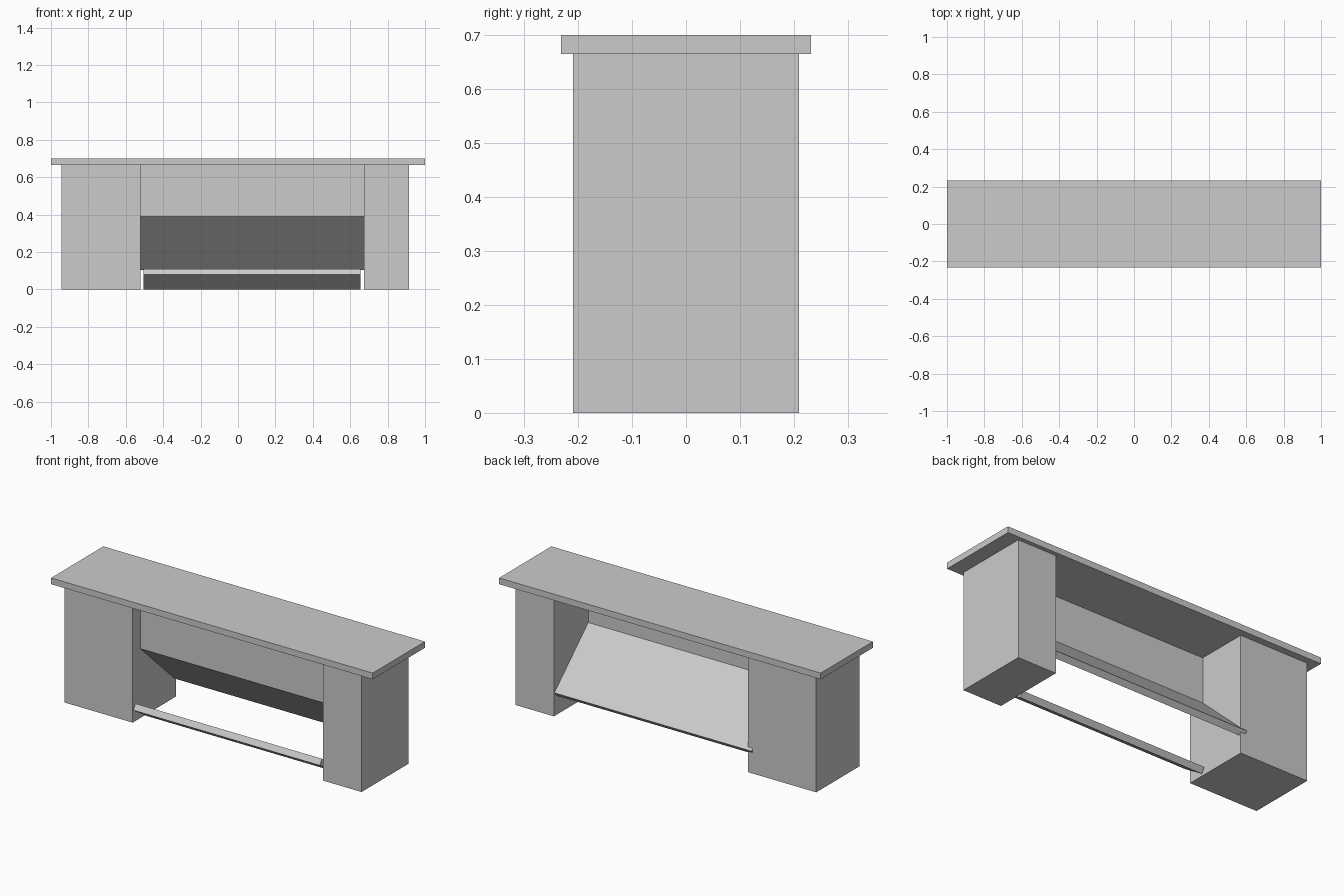
import bpy, bmesh
from math import sin, cos, radians

if "Cube" in bpy.data.objects:
    bpy.data.objects.remove(bpy.data.objects["Cube"])


def extrude_x(name, profile, x0, x1):
    """Extrude a (y, z) outline between two x positions."""
    bm = bmesh.new()
    face = bm.faces.new([bm.verts.new((x0, y, z)) for y, z in profile])
    geo = bmesh.ops.extrude_face_region(bm, geom=[face])["geom"]
    verts = [g for g in geo if isinstance(g, bmesh.types.BMVert)]
    bmesh.ops.translate(bm, verts=verts, vec=(x1 - x0, 0, 0))
    bmesh.ops.recalc_face_normals(bm, faces=bm.faces[:])
    mesh = bpy.data.meshes.new(name)
    bm.to_mesh(mesh)
    bm.free()
    obj = bpy.data.objects.new(name, mesh)
    bpy.context.collection.objects.link(obj)
    return obj


def box(name, x0, x1, y0, y1, z0, z1):
    return extrude_x(name, [(y0, z0), (y1, z0), (y1, z1), (y0, z1)], x0, x1)


def sloped_board(name, x0, x1, start, length, thick, angle):
    """Board falling towards the back; start is its lower front edge."""
    a = radians(angle)
    y, z = start
    ly, lz = length * cos(a), -length * sin(a)
    ty, tz = thick * sin(a), thick * cos(a)
    return extrude_x(name, [(y, z), (y + ly, z + lz),
                            (y + ly + ty, z + lz + tz), (y + ty, z + tz)], x0, x1)


# Desk top and the two unequal pedestals
box("desk_top", -1.0, 1.0, -0.232, 0.232, 0.665, 0.70)
box("left_pedestal", -0.945, -0.52, -0.193, 0.193, 0, 0.665)
box("right_pedestal", 0.675, 0.915, -0.209, 0.209, 0, 0.665)

# Upright panel, then the panel sloping down to the back
box("upright_panel", -0.55, 0.705, -0.125, -0.096, 0.39, 0.665)
sloped_board("sloped_panel", -0.55, 0.705, (-0.125, 0.39), 0.418, 0.035, 43)

# Tilted foot rest between the pedestals
sloped_board("foot_rest", -0.505, 0.655, (-0.209, 0.08), 0.147, 0.0358, 33)
